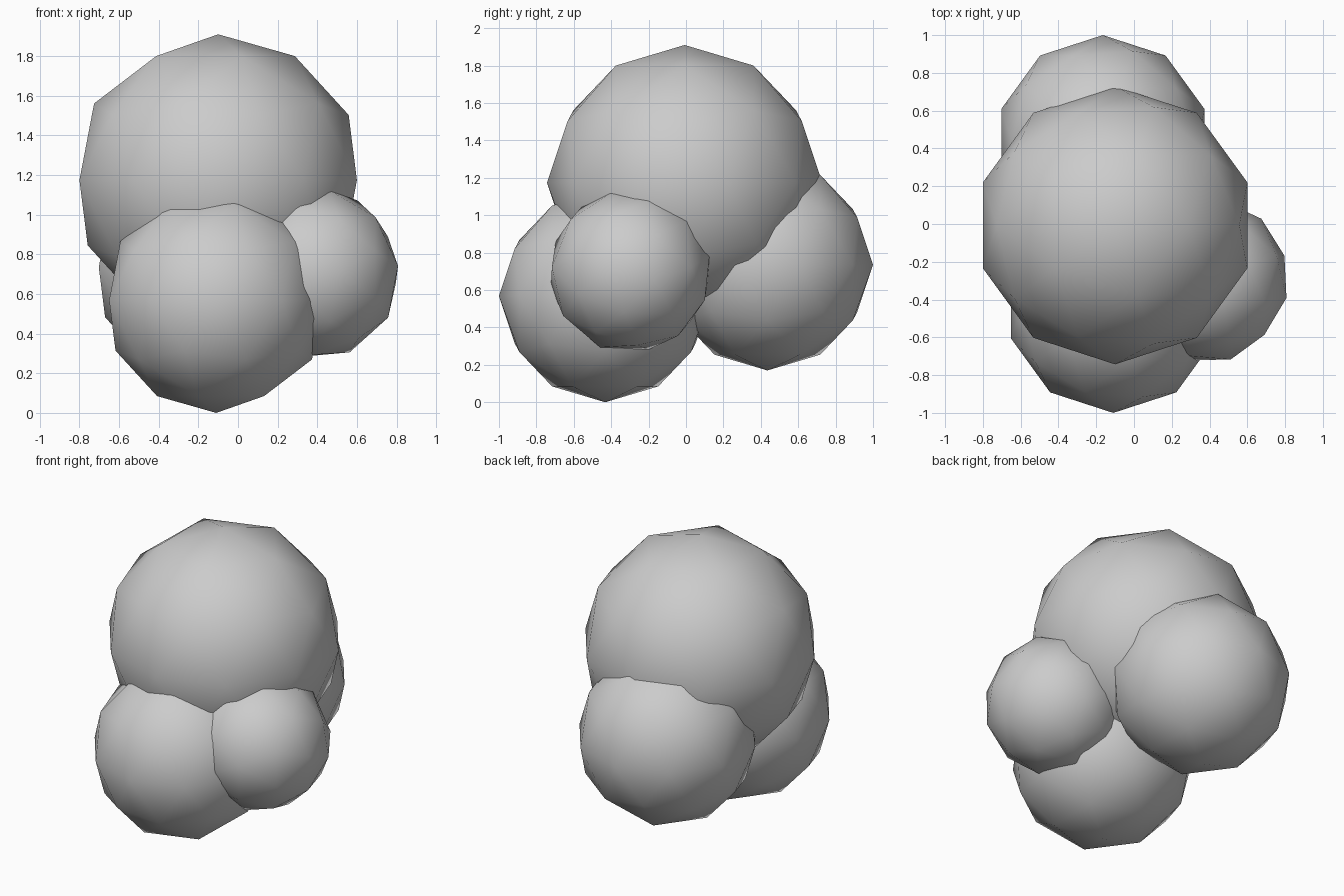
import bpy
from math import radians

if "Cube" in bpy.data.objects:
    bpy.data.objects.remove(bpy.data.objects["Cube"])


def blob(name, center, radius, rotation=(0, 0, 0)):
    """Smooth-shaded low-poly ball."""
    bpy.ops.mesh.primitive_ico_sphere_add(
        subdivisions=2, radius=radius, location=center,
        rotation=[radians(a) for a in rotation])
    obj = bpy.context.object
    obj.name = name
    bpy.ops.object.shade_smooth()
    return obj


# Large upper ball
blob("upper_ball", (-0.10, -0.007, 1.174), 0.736)
# Two medium balls below, front and back
blob("front_ball", (-0.11, -0.432, 0.568), 0.568)
blob("back_ball", (-0.165, 0.435, 0.735), 0.565)
# Small tilted ball on the right side
blob("side_ball", (0.379, -0.298, 0.703), 0.44, (-3, 33, 16))
